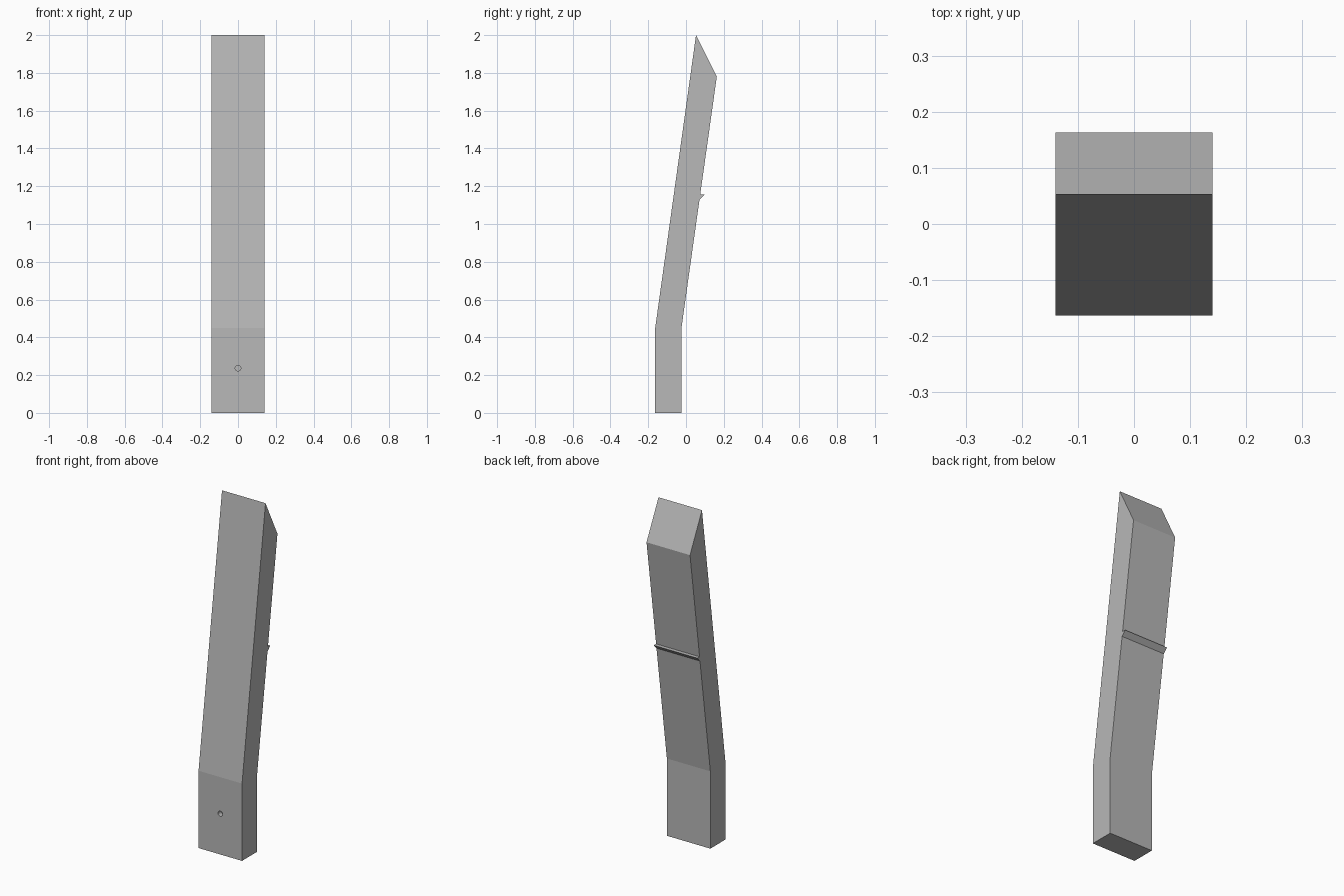
import bpy
import bmesh
from math import pi
from mathutils import Matrix

cube = bpy.data.objects.get("Cube")
if cube:
    bpy.data.objects.remove(cube, do_unlink=True)

HALF_WIDTH = 0.14

grey = bpy.data.materials.new("plain grey")
grey.use_nodes = True
colour = (0.48, 0.48, 0.48, 1)
grey.diffuse_color = colour
grey.node_tree.nodes["Principled BSDF"].inputs["Base Color"].default_value = colour


def add_object(name, bm):
    bmesh.ops.recalc_face_normals(bm, faces=bm.faces)
    mesh = bpy.data.meshes.new(name)
    bm.to_mesh(mesh)
    bm.free()
    mesh.materials.append(grey)
    obj = bpy.data.objects.new(name, mesh)
    bpy.context.collection.objects.link(obj)
    return obj


def extrude_profile(name, profile):
    """Sweep a (y, z) side profile across the full width."""
    bm = bmesh.new()
    face = bm.faces.new([bm.verts.new((-HALF_WIDTH, y, z)) for y, z in profile])
    swept = bmesh.ops.extrude_face_region(bm, geom=[face])["geom"]
    verts = [v for v in swept if isinstance(v, bmesh.types.BMVert)]
    bmesh.ops.translate(bm, verts=verts, vec=(2 * HALF_WIDTH, 0, 0))
    return add_object(name, bm)


# Upright post with a bent, leaning upper part and a slanted top
post = extrude_profile("post", [
    (-0.163, 0), (-0.024, 0), (-0.024, 0.45),
    (0.163, 1.78), (0.053, 2), (-0.163, 0.45)])

# Small wedge lip across the back
extrude_profile("back_lip", [(0.068, 1.125), (0.097, 1.155), (0.07, 1.155)])

# Blind round hole low on the front
bm = bmesh.new()
bmesh.ops.create_cone(
    bm, cap_ends=True, segments=24, radius1=0.015, radius2=0.015, depth=0.06,
    matrix=Matrix.Translation((0, -0.163, 0.237)) @ Matrix.Rotation(pi / 2, 4, "X"))
cutter = add_object("hole_cutter", bm)
cutter.hide_render = True
cutter.hide_set(True)
cut = post.modifiers.new("front hole", "BOOLEAN")
cut.operation = "DIFFERENCE"
cut.solver = "EXACT"
cut.object = cutter
